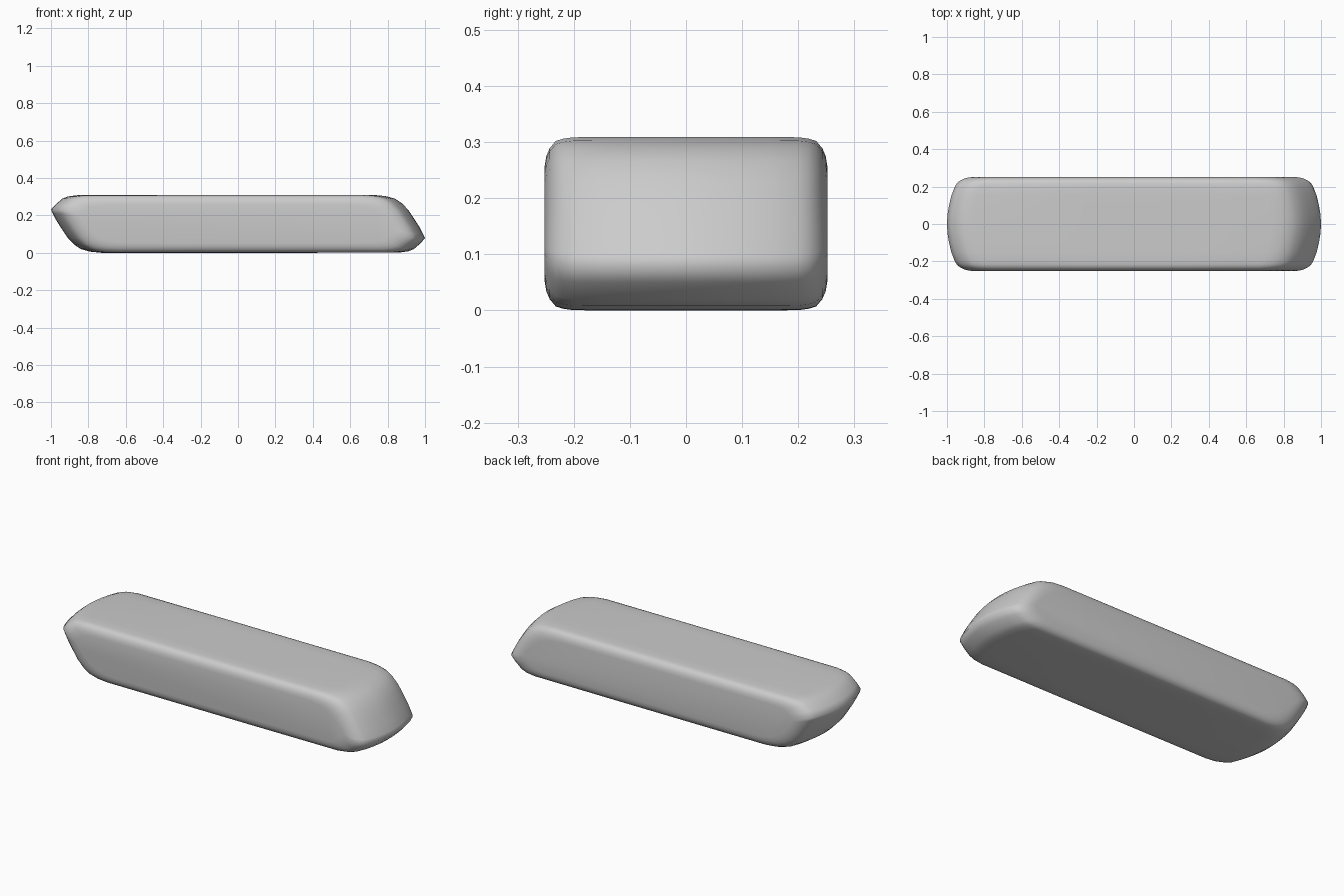
import bpy, bmesh

if "Cube" in bpy.data.objects:
    bpy.data.objects.remove(bpy.data.objects["Cube"])

# Right half of the slanted outline (x, z), from top to bottom
half = [(0.25, 0.309), (0.73, 0.309), (0.79, 0.303), (0.84, 0.289), (0.875, 0.266),
        (0.91, 0.23), (0.94, 0.185), (0.97, 0.138), (0.99, 0.1), (1.0, 0.078),
        (0.975, 0.05), (0.94, 0.02), (0.91, 0.008), (0.86, 0.001), (0.25, 0.0)]
MID = 0.1545
# Left half is the right half turned by 180 degrees
outline = half + [(-x, 2 * MID - z) for x, z in half]

# Slices across the width: (y, inset of the ends, height scale)
side = [(0.05, 0.003, 1), (0.1, 0.011, 1), (0.15, 0.023, 1), (0.2, 0.042, 0.997),
        (0.218, 0.054, 0.982), (0.232, 0.07, 0.955), (0.243, 0.093, 0.87),
        (0.249, 0.115, 0.78), (0.252, 0.145, 0.66)]
slices = [(-y, i, s) for y, i, s in reversed(side)] + [(0, 0, 1)] + side

bm = bmesh.new()
rings = []
for y, inset, s in slices:
    ring = []
    for x, z in outline:
        shift = inset if abs(x) > 0.5 else 0
        nx = x - shift if x > 0 else x + shift
        ring.append(bm.verts.new((nx, y, MID + (z - MID) * s)))
    rings.append(ring)

# Skin between slices and flat side panels
n = len(outline)
for a, b in zip(rings, rings[1:]):
    for i in range(n):
        j = (i + 1) % n
        bm.faces.new((a[i], a[j], b[j], b[i]))
bm.faces.new(rings[0])
bm.faces.new(rings[-1])
bmesh.ops.recalc_face_normals(bm, faces=bm.faces)

mesh = bpy.data.meshes.new("slanted_bar")
bm.to_mesh(mesh)
bm.free()
bar = bpy.data.objects.new("slanted_bar", mesh)
bpy.context.collection.objects.link(bar)
for p in mesh.polygons:
    p.use_smooth = True
